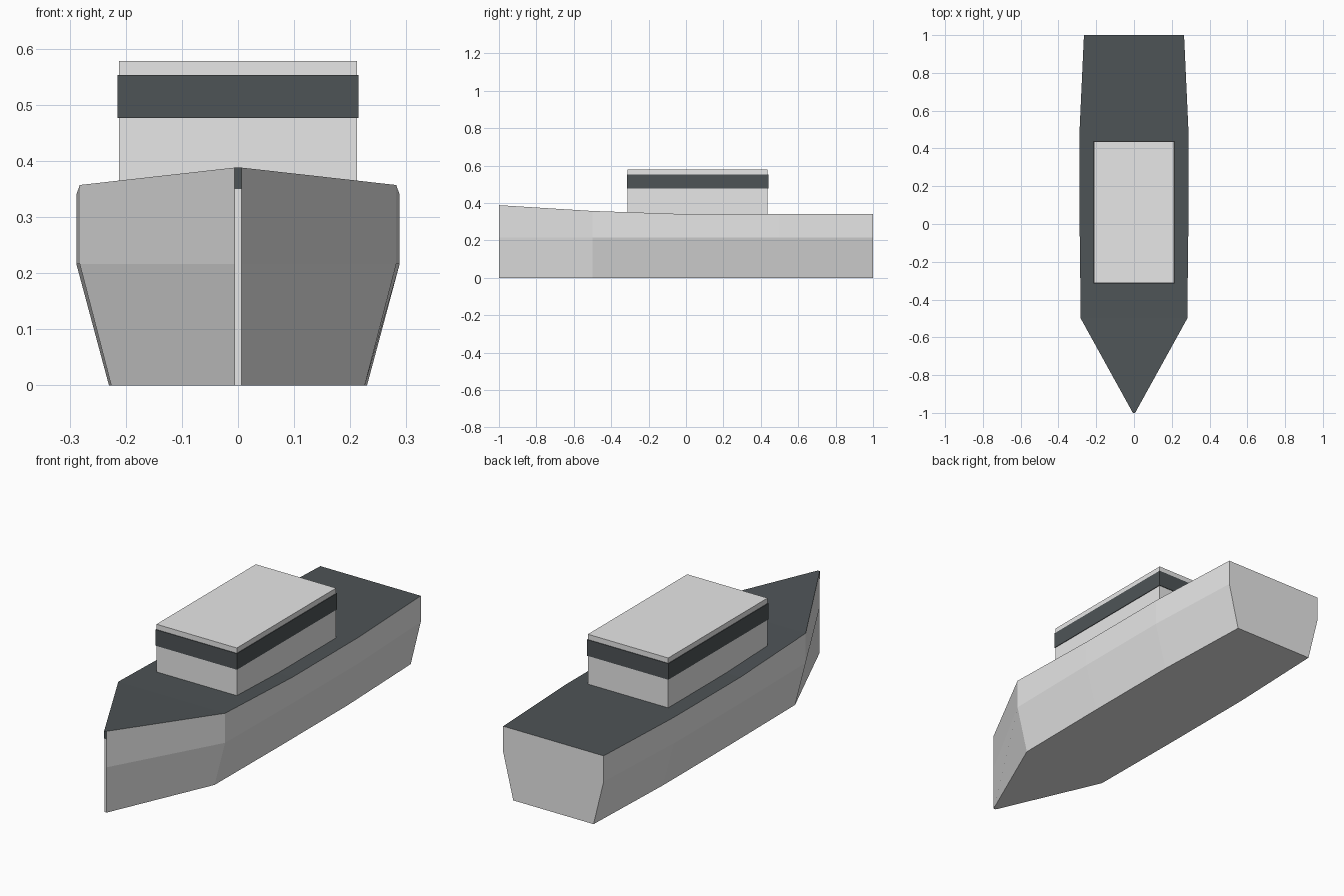
import bpy
import bmesh

if "Cube" in bpy.data.objects:
    bpy.data.objects.remove(bpy.data.objects["Cube"], do_unlink=True)


def material(name, colour):
    mat = bpy.data.materials.new(name)
    mat.use_nodes = True
    mat.diffuse_color = (*colour, 1)
    mat.node_tree.nodes["Principled BSDF"].inputs["Base Color"].default_value = (*colour, 1)
    return mat


white = material("light_grey_paint", (0.8, 0.8, 0.8))
dark = material("dark_slate", (0.076, 0.088, 0.094))


def finish(bm, name, *mats):
    mesh = bpy.data.meshes.new(name)
    bmesh.ops.recalc_face_normals(bm, faces=bm.faces)
    bm.to_mesh(mesh)
    bm.free()
    for mat in mats:
        mesh.materials.append(mat)
    obj = bpy.data.objects.new(name, mesh)
    bpy.context.collection.objects.link(obj)
    return obj


def box(name, low, high, mat):
    bm = bmesh.new()
    bmesh.ops.create_cube(bm, size=1)
    for v in bm.verts:
        v.co = [(a + b) / 2 + c * (b - a) for a, b, c in zip(low, high, v.co)]
    return finish(bm, name, mat)


# Hull: six-sided sections lofted from bow to stern, tapering below the chine
chine = 0.216
# y, half width at the deck, half width at the keel, deck height
stations = [
    (-1.0, 0.006, 0.006, 0.388),
    (-0.5, 0.282, 0.226, 0.357),
    (0.0, 0.288, 0.23, 0.34),
    (0.5, 0.288, 0.23, 0.34),
    (1.0, 0.265, 0.212, 0.34),
]
bm = bmesh.new()
rings = []
for y, wide, keel, top in stations:
    side = [(keel, 0), (wide, chine), (wide, top)]
    section = side + [(-x, z) for x, z in reversed(side)]
    rings.append([bm.verts.new((x, y, z)) for x, z in section])
for a, b in zip(rings, rings[1:]):
    for i in range(len(a)):
        j = (i + 1) % len(a)
        bm.faces.new((a[i], a[j], b[j], b[i]))
bm.faces.new(rings[0])
bm.faces.new(rings[-1])
bmesh.ops.recalc_face_normals(bm, faces=bm.faces)

# Deck: every upward face takes the dark colour
for f in bm.faces:
    f.material_index = int(f.normal.z > 0.8)
finish(bm, "hull", white, dark)

# Dark cap at the top of the stem
box("stem_cap", (-0.006, -1.001, 0.35), (0.006, -0.996, 0.388), dark)

# Cabin with a wraparound window band standing slightly proud
box("cabin", (-0.212, -0.312, 0.33), (0.212, 0.437, 0.578), white)
box("window_band", (-0.215, -0.315, 0.476), (0.215, 0.44, 0.553), dark)
